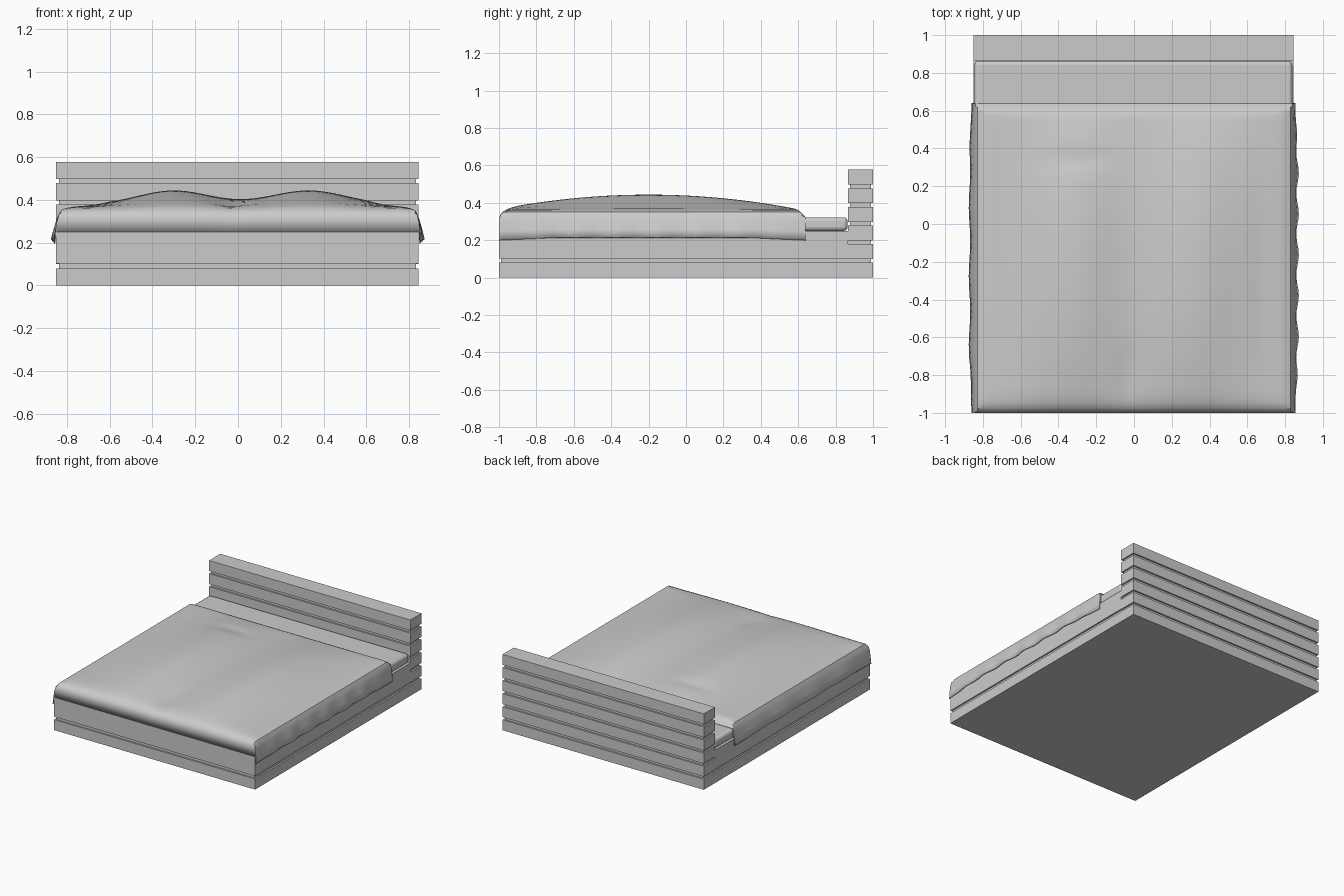
import bpy, bmesh
from math import exp, sin

if "Cube" in bpy.data.objects:
    bpy.data.objects.remove(bpy.data.objects["Cube"])

CX = -0.003  # frame centre in x


def box(name, x0, x1, y0, y1, z0, z1, bevel=0.0):
    bpy.ops.mesh.primitive_cube_add(size=1, location=((x0 + x1) / 2, (y0 + y1) / 2, (z0 + z1) / 2))
    ob = bpy.context.object
    ob.name = name
    ob.scale = (x1 - x0, y1 - y0, z1 - z0)
    bpy.ops.object.transform_apply(location=False, rotation=False, scale=True)
    if bevel:
        mod = ob.modifiers.new("round", 'BEVEL')
        mod.width, mod.segments = bevel, 4
        bpy.ops.object.shade_smooth_by_angle()
    return ob


W, G = 0.847, 0.012
XL, XR = CX - W, CX + W

# Bed base: two boards around a recessed core
box("base_lower_board", XL, XR, -1, 0.868, 0, 0.08)
box("base_upper_board", XL, XR, -1, 0.866, 0.102, 0.25)
box("base_core", XL + G, XR - G, -1 + G, 0.9, 0.04, 0.2)

# Headboard: six stacked planks with recessed joints
pitch = 0.0995
for i in range(6):
    box(f"headboard_plank_{i + 1}", XL, XR, 0.866, 1, i * pitch, i * pitch + 0.08)
box("headboard_core", XL + G, XR - G, 0.866 + G, 1 - G, 0.04, 0.54)

# Mattress
box("mattress", XL + 0.006, XR - 0.006, -0.985, 0.864, 0.25, 0.323, 0.022)

# Duvet: lofted sheet with rounded front, draped sides and two soft mounds
side = [(0.866, 0.20), (0.858, 0.25), (0.848, 0.30), (0.84, 0.33), (0.828, 0.352), (0.805, 0.361)]
rows = [(-1, 0.25), (-1, 0.317), (-0.992, 0.336), (-0.975, 0.351), (-0.95, 0.36), (-0.92, 0.364)]
N, M = 40, 42
rows += [(-0.92 + (0.58 + 0.92) * i / M, 0.366) for i in range(1, M + 1)]
rows += [(0.60, 0.361), (0.62, 0.345), (0.638, 0.325), (0.64, 0.26)]
cols = [(-x, z) for x, z in side]
cols += [(-0.805 + 1.61 * i / N, 0.366) for i in range(1, N)]
cols += [(x, z) for x, z in reversed(side)]


def mound(x, y):
    along = max(0, 1 - ((y + 0.2) / 0.8) ** 2)
    across = exp(-((x + 0.3) / 0.24) ** 2) + exp(-((x - 0.33) / 0.25) ** 2)
    edge = min(1, max(0, (0.80 - abs(x)) / 0.2))
    dent = 0.012 * exp(-((x + 0.3) / 0.15) ** 2 - ((y - 0.34) / 0.05) ** 2)
    dent += 0.012 * exp(-((x + 0.03) / 0.05) ** 2 - ((y + 0.8) / 0.15) ** 2)
    return along * edge * (0.066 * across + 0.012) - dent


bm = bmesh.new()
grid = []
for y, zy in rows:
    line = []
    for x, zx in cols:
        z = min(zx, zy) + (mound(x, y) if abs(x) < 0.8 else 0)
        drop = max(0, (0.33 - zx) / 0.13)
        fade = max(0, min(1, (y + 1) / 0.3, (0.64 - y) / 0.3))
        if x > 0:  # wavy right hem
            x += drop * (0.007 * sin(y * 29) * fade - 0.012 * (1 - fade))
        else:
            x -= drop * (0.005 + 0.004 * sin(y * 17)) * fade - drop * 0.006 * (1 - fade)
        z += drop * 0.014 * fade
        line.append(bm.verts.new((x, y, z)))
    grid.append(line)
for a, b in zip(grid, grid[1:]):
    for i in range(len(a) - 1):
        bm.faces.new((a[i], a[i + 1], b[i + 1], b[i]))
me = bpy.data.meshes.new("duvet")
bm.to_mesh(me)
bm.free()
duvet = bpy.data.objects.new("duvet", me)
bpy.context.collection.objects.link(duvet)
mod = duvet.modifiers.new("thickness", 'SOLIDIFY')
mod.thickness, mod.offset = 0.006, -1
bpy.ops.object.select_all(action='DESELECT')
duvet.select_set(True)
bpy.context.view_layer.objects.active = duvet
bpy.ops.object.shade_smooth_by_angle()
